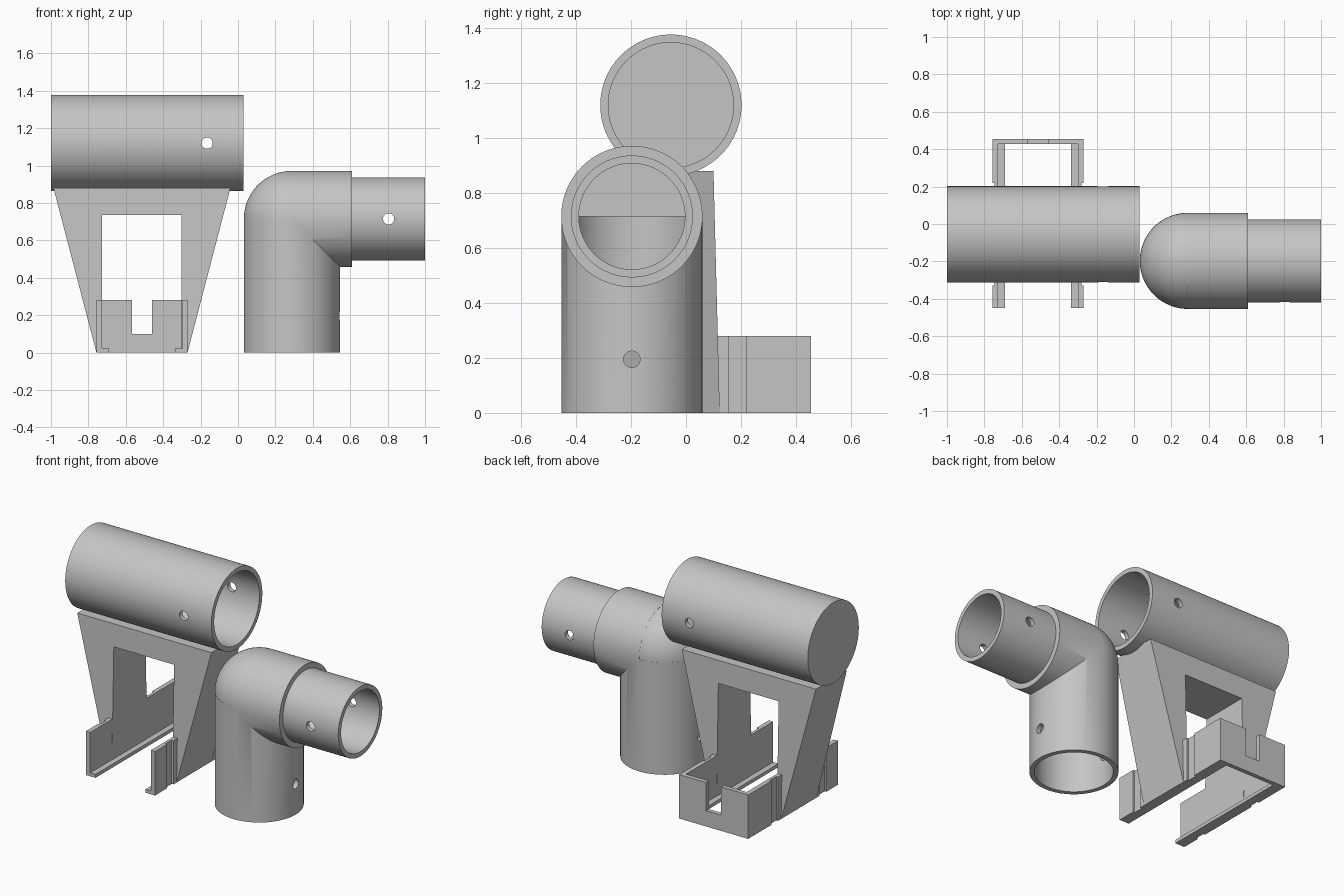
import bpy, bmesh, math
from mathutils import Matrix, Vector

cube = bpy.data.objects.get("Cube")
if cube:
    bpy.data.objects.remove(cube, do_unlink=True)

GREY = (0.56, 0.56, 0.56, 1)
plastic = bpy.data.materials.new("light_grey_plastic")
plastic.use_nodes = True
plastic.diffuse_color = GREY
plastic.node_tree.nodes["Principled BSDF"].inputs["Base Color"].default_value = GREY


def make(name, bm):
    mesh = bpy.data.meshes.new(name)
    bm.to_mesh(mesh)
    bm.free()
    mesh.materials.append(plastic)
    ob = bpy.data.objects.new(name, mesh)
    bpy.context.collection.objects.link(ob)
    return ob


def box(name, lo, hi):
    lo, hi = Vector(lo), Vector(hi)
    bm = bmesh.new()
    bmesh.ops.create_cube(bm, size=1)
    for v in bm.verts:
        v.co = (lo + hi) / 2 + v.co * (hi - lo)
    return make(name, bm)


def rod(name, start, end, r, segments=96):
    start, end = Vector(start), Vector(end)
    axis = end - start
    turn = axis.to_track_quat('Z', 'Y').to_matrix().to_4x4()
    bm = bmesh.new()
    bmesh.ops.create_cone(bm, cap_ends=True, segments=segments, radius1=r, radius2=r,
                          depth=axis.length,
                          matrix=Matrix.Translation((start + end) / 2) @ turn)
    return make(name, bm)


def combine(ob, others, operation):
    # Apply each boolean at once and drop the helper
    for other in others:
        other.hide_render = True
        mod = ob.modifiers.new("boolean", 'BOOLEAN')
        mod.operation, mod.solver, mod.object = operation, 'EXACT', other
        bpy.context.view_layer.objects.active = ob
        bpy.ops.object.modifier_apply(modifier=mod.name)
        bpy.data.objects.remove(other, do_unlink=True)


def smooth(ob):
    bpy.ops.object.select_all(action='DESELECT')
    ob.select_set(True)
    bpy.context.view_layer.objects.active = ob
    bpy.ops.object.shade_smooth_by_angle(angle=math.radians(30))


OUTER, SOCKET, SPIGOT, BORE, PIN = 0.257, 0.228, 0.222, 0.193, 0.03

# Upper tube: closed on its right end, with a cross pin hole
ty, tz = -0.055, 1.12
tube = rod("upper_tube", (-1, ty, tz), (0.03, ty, tz), OUTER)
combine(tube, [
    rod("tube_bore", (-0.97, ty, tz), (0.2, ty, tz), SOCKET),
    rod("tube_pin_hole", (-0.165, ty - 0.5, tz), (-0.165, ty + 0.5, tz), PIN, 32),
], 'DIFFERENCE')
smooth(tube)

# Elbow: upright socket, ball corner, sleeve and reduced spigot
ex, ey, ez = 0.288, -0.197, 0.715
elbow = rod("elbow", (ex, ey, 0), (ex, ey, ez), OUTER)
bm = bmesh.new()
bmesh.ops.create_uvsphere(bm, u_segments=96, v_segments=48, radius=OUTER - 0.0005,
                          matrix=Matrix.Translation((ex, ey, ez)))
combine(elbow, [
    rod("sleeve", (ex, ey, ez), (0.61, ey, ez), OUTER),
    make("ball_corner", bm),
    rod("spigot", (0.5, ey, ez), (1, ey, ez), SPIGOT),
], 'UNION')
combine(elbow, [
    rod("upright_bore", (ex, ey, -0.1), (ex, ey, ez), SOCKET),
    rod("spigot_bore", (ex, ey, ez), (1.1, ey, ez), BORE),
    rod("spigot_pin_hole", (0.805, ey - 0.4, ez), (0.805, ey + 0.4, ez), PIN, 32),
    rod("upright_pin_hole", (ex - 0.4, ey, 0.195), (ex + 0.4, ey, 0.195), PIN, 32),
], 'DIFFERENCE')
smooth(elbow)

# Support frame: flared block with a tall window through it
cx = -0.5135
left, right = cx - 0.2435, cx + 0.2435
frame = box("support_frame", (left, ty - 0.178, 0), (right, ty + 0.178, 0.88))
for v in frame.data.vertices:
    if v.co.z > 0.5:
        v.co.x = cx + math.copysign(0.473, v.co.x - cx)
        v.co.y = ty + math.copysign(0.155, v.co.y - ty)
combine(frame, [box("window", (cx - 0.2125, -1, -0.1), (cx + 0.2125, 1, 0.735))],
        'DIFFERENCE')

# Clip base: open-fronted tray with inward flanges, a rear notch and side grooves
clip = box("clip_base", (left, -0.45, 0), (right, 0.455, 0.28))
cutters = [
    box("tray", (left + 0.03, -1, 0.022), (right - 0.03, 0.427, 1)),
    box("floor_opening", (left + 0.067, -1, -0.1), (right - 0.067, 0.427, 0.1)),
    box("rear_notch", (cx - 0.0525, 0.3, 0.1), (cx + 0.0525, 0.6, 1)),
]
for x in (left, right):
    for y in (ty - 0.2425, ty + 0.2425):
        cutters.append(box("groove", (x - 0.012, y - 0.0325, -0.1),
                           (x + 0.012, y + 0.0325, 1)))
combine(clip, cutters, 'DIFFERENCE')
